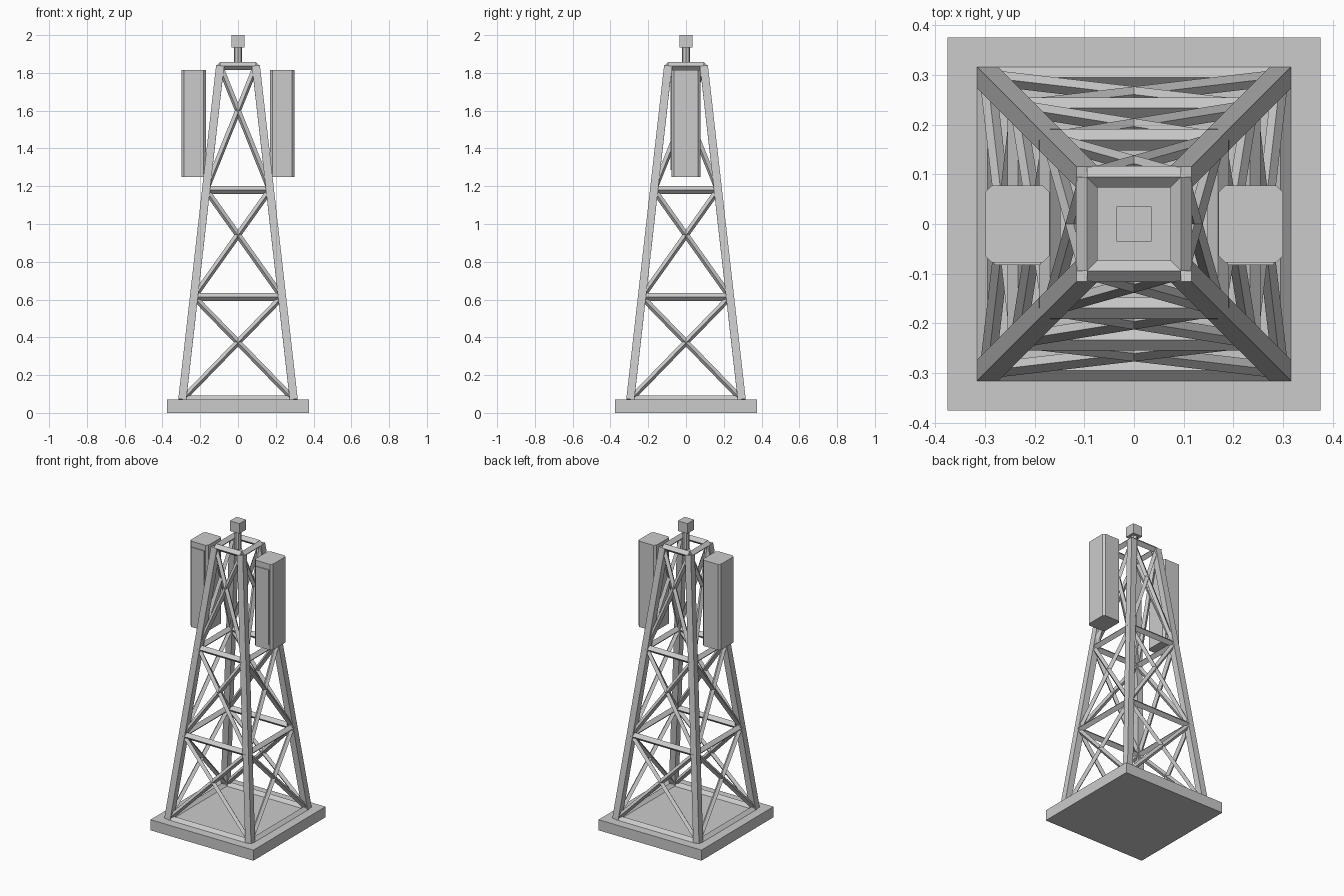
import bpy, bmesh
from mathutils import Vector, Matrix

if "Cube" in bpy.data.objects:
    bpy.data.objects.remove(bpy.data.objects["Cube"])

LEVELS = [0.07, 0.614, 1.18, 1.836]        # heights of the horizontal rings
CORNERS = [(-1, -1), (1, -1), (1, 1), (-1, 1)]


def half_width(z):
    return 0.295 - 0.2 * (z - LEVELS[0]) / (LEVELS[-1] - LEVELS[0])


def node(corner, z):
    sx, sy = CORNERS[corner % 4]
    return Vector((sx * half_width(z), sy * half_width(z), z))


def finish(bm, name):
    mesh = bpy.data.meshes.new(name)
    bmesh.ops.recalc_face_normals(bm, faces=bm.faces)
    bm.to_mesh(mesh)
    bm.free()
    ob = bpy.data.objects.new(name, mesh)
    bpy.context.collection.objects.link(ob)
    return ob


def bar(name, a, b, radius, sides=4):
    # prism between two points; one corner of the section points upward
    d = b - a
    bm = bmesh.new()
    m = Matrix.Translation((a + b) / 2) @ d.to_track_quat('Z', 'Y').to_matrix().to_4x4()
    bmesh.ops.create_cone(bm, cap_ends=True, segments=sides, radius1=radius,
                          radius2=radius, depth=d.length, matrix=m)
    return finish(bm, name)


def box(name, lo, hi, chamfer=0):
    lo, hi = Vector(lo), Vector(hi)
    bm = bmesh.new()
    m = Matrix.Translation((lo + hi) / 2) @ Matrix.Diagonal((*(hi - lo), 1))
    bmesh.ops.create_cube(bm, size=1, matrix=m)
    if chamfer:  # vertical edges only
        edges = [e for e in bm.edges
                 if abs(e.verts[0].co.z - e.verts[1].co.z) > 0.01]
        bmesh.ops.bevel(bm, geom=edges, offset=chamfer, segments=1, affect='EDGES')
    return finish(bm, name)


# Base slab
box("base_slab", (-0.375, -0.375, 0), (0.375, 0.375, 0.07))

# Tower frame: legs, horizontal rings and crossed braces on each side
for c in range(4):
    bar(f"leg_{c}", node(c, LEVELS[0]), node(c, LEVELS[-1]), 0.03)
    for i, z in enumerate(LEVELS):
        bar(f"ring_beam_{i}_{c}", node(c, z), node(c + 1, z), 0.0215)
    for i, (z0, z1) in enumerate(zip(LEVELS, LEVELS[1:])):
        bar(f"brace_up_{i}_{c}", node(c, z0), node(c + 1, z1), 0.016)
        bar(f"brace_down_{i}_{c}", node(c + 1, z0), node(c, z1), 0.016)

# Antenna panels with a raised front cover
for side, s in (("left", -1), ("right", 1)):
    x = 0.235 * s
    box(f"{side}_panel", (x - 0.065, -0.077, 1.25), (x + 0.065, 0.077, 1.815), 0.013)
    box(f"{side}_panel_cover", (x - 0.047, -0.083, 1.286), (x + 0.047, -0.07, 1.778))

# Mast and beacon on top
bar("mast", Vector((0, 0, 1.815)), Vector((0, 0, 1.95)), 0.021, 8)
box("beacon", (-0.035, -0.035, 1.934), (0.035, 0.035, 2.0))
